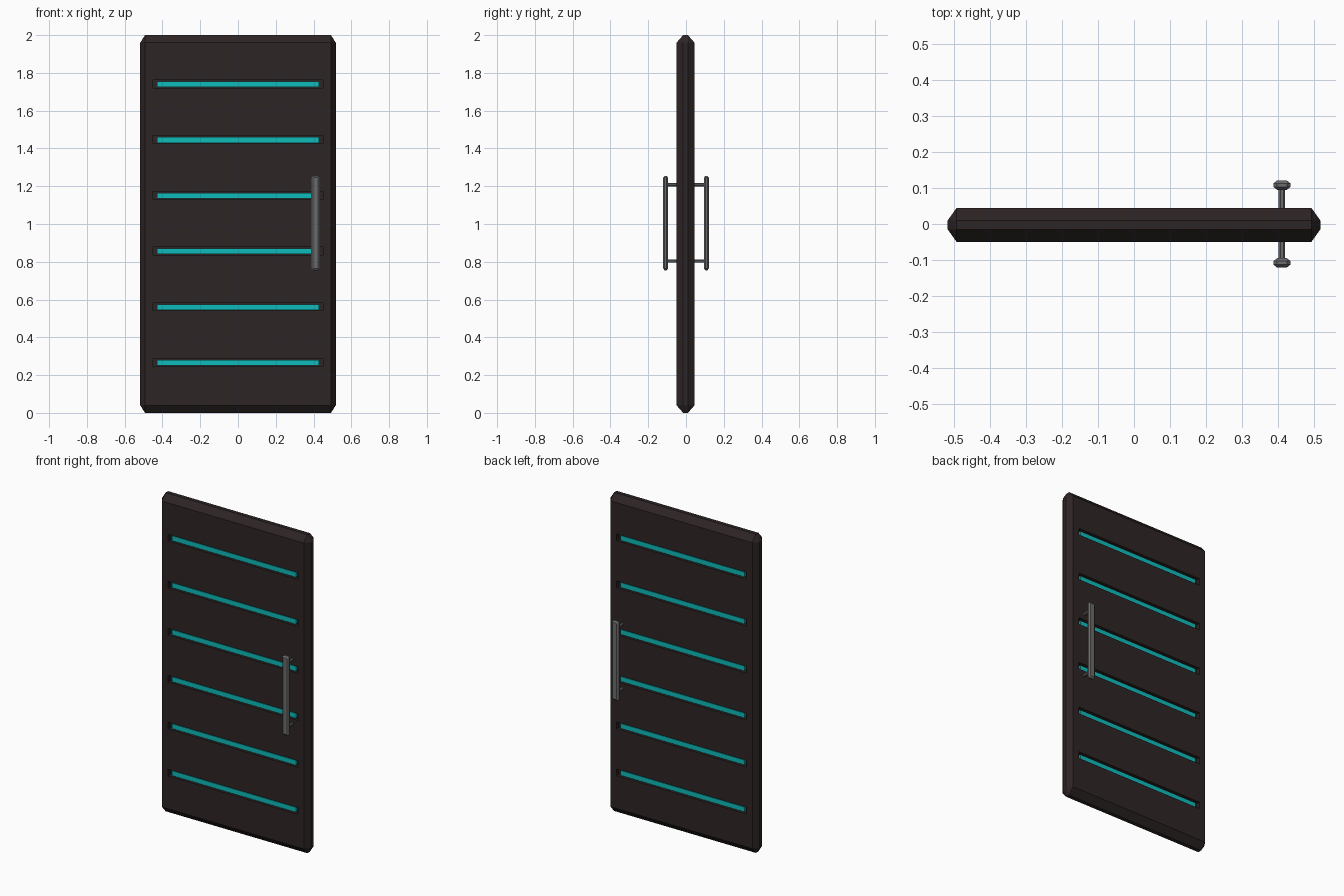
import bpy
import bmesh
from itertools import product
from mathutils import Vector

if "Cube" in bpy.data.objects:
    bpy.data.objects.remove(bpy.data.objects["Cube"])


def material(name, color, roughness):
    m = bpy.data.materials.new(name)
    m.use_nodes = True
    m.diffuse_color = (*color, 1)
    bsdf = m.node_tree.nodes["Principled BSDF"]
    bsdf.inputs["Base Color"].default_value = (*color, 1)
    bsdf.inputs["Roughness"].default_value = roughness
    return m


dark = material("dark brown", (0.027, 0.018, 0.018), 0.6)
cyan = material("cyan glass", (0.005, 0.5, 0.5), 0.4)
steel = material("grey steel", (0.15, 0.15, 0.15), 0.4)


def block(name, center, size, chamfer, mat):
    """Box with every edge chamfered by its own amount along each axis."""
    half = Vector(size) / 2
    cut = Vector(chamfer)
    bm = bmesh.new()
    for signs in product((-1, 1), repeat=3):
        # one point per face meeting at this corner
        for face in range(3 if cut.length else 1):
            p = [s * (half[a] - (cut[a] if a != face else 0)) + center[a]
                 for a, s in enumerate(signs)]
            bm.verts.new(p)
    bmesh.ops.convex_hull(bm, input=bm.verts)
    bmesh.ops.dissolve_limit(bm, angle_limit=0.01, verts=bm.verts, edges=bm.edges)
    bmesh.ops.recalc_face_normals(bm, faces=bm.faces)
    mesh = bpy.data.meshes.new(name)
    bm.to_mesh(mesh)
    bm.free()
    mesh.materials.append(mat)
    ob = bpy.data.objects.new(name, mesh)
    bpy.context.collection.objects.link(ob)
    return ob


# Door slab, slightly offset in depth
MID = -0.0025
door = block("door_panel", (0, MID, 1), (1.035, 0.095, 2), (0.025, 0.035, 0.04), dark)

# Six slots, recessed on both faces, each holding a glowing strip
for i in range(6):
    z = 0.265 + i * 0.295
    for side in (-1, 1):
        cutter = block("slot_cutter", (0, MID + side * 0.0475, z + 0.002),
                       (0.9, 0.05, 0.042), (0, 0, 0), dark)
        cutter.hide_render = True
        mod = door.modifiers.new("slot", "BOOLEAN")
        mod.operation = "DIFFERENCE"
        mod.solver = "EXACT"
        mod.object = cutter
        bpy.context.view_layer.objects.active = door
        bpy.ops.object.modifier_apply(modifier=mod.name)
        bpy.data.objects.remove(cutter)
    block(f"light_strip_{i + 1}", (0, MID, z), (0.86, 0.075, 0.03), (0, 0, 0), cyan)

# Matching pull handles on the front and back
for side, label in ((-1, "front"), (1, "back")):
    block(f"{label}_handle_bar", (0.411, side * 0.108, 1.005),
          (0.047, 0.026, 0.5), (0.01, 0.008, 0.01), steel)
    for z, level in ((0.804, "lower"), (1.208, "upper")):
        block(f"{label}_handle_{level}_post", (0.411, side * 0.07, z),
              (0.018, 0.07, 0.018), (0.005, 0.002, 0.005), steel)
